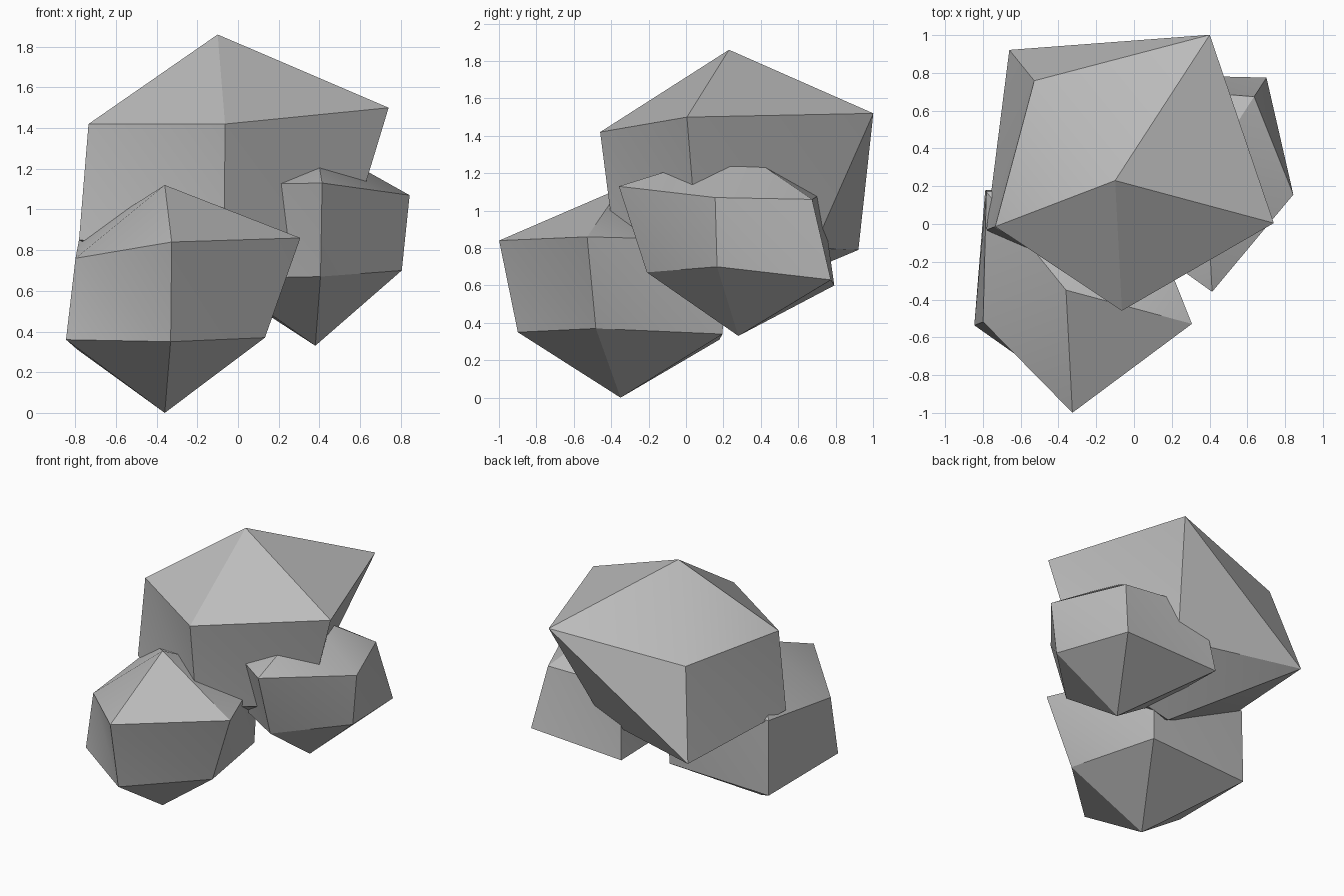
import bpy
import bmesh
from math import cos, sin, radians

default_cube = bpy.data.objects.get("Cube")
if default_cube:
    bpy.data.objects.remove(default_cube, do_unlink=True)

SIDES = 5
START_ANGLE = -15

# Single stone colour
stone = bpy.data.materials.new("grey_stone")
stone.use_nodes = True
stone.diffuse_color = (0.5, 0.5, 0.5, 1)
stone.node_tree.nodes["Principled BSDF"].inputs["Base Color"].default_value = (0.5, 0.5, 0.5, 1)


def make_rock(name, centre, top, bottom, upper, lower):
    """Two irregular five-sided rings, each given as (radius, height), capped by points."""
    bm = bmesh.new()
    cx, cy = centre

    def ring(points):
        verts = []
        for i, (radius, height) in enumerate(points):
            angle = radians(START_ANGLE + i * 360 / SIDES)
            verts.append(bm.verts.new((cx + radius * cos(angle), cy + radius * sin(angle), height)))
        return verts

    high, low = ring(upper), ring(lower)
    peak = bm.verts.new((cx, cy, top))
    base = bm.verts.new((cx, cy, bottom))
    for i in range(SIDES):
        j = (i + 1) % SIDES
        bm.faces.new((peak, high[i], high[j]))
        bm.faces.new((high[i], low[j], high[j]))
        bm.faces.new((high[i], low[i], low[j]))
        bm.faces.new((base, low[j], low[i]))
    bmesh.ops.recalc_face_normals(bm, faces=bm.faces[:])

    mesh = bpy.data.meshes.new(name)
    bm.to_mesh(mesh)
    bm.free()
    mesh.materials.append(stone)
    rock = bpy.data.objects.new(name, mesh)
    bpy.context.collection.objects.link(rock)

    # Soften only the shallow creases
    bpy.ops.object.select_all(action="DESELECT")
    rock.select_set(True)
    bpy.context.view_layer.objects.active = rock
    bpy.ops.object.shade_smooth_by_angle(angle=radians(30))
    return rock


# Large boulder resting on the other two
make_rock(
    "large_top_rock", centre=(-.1, .23), top=1.86, bottom=.5,
    upper=[(.87, 1.5), (.92, 1.52), (.68, 1.4), (.68, 1.42), (.69, 1.42)],
    lower=[(.65, .8), (.54, .8), (.89, .79), (.73, .85), (.61, .8)],
)

# Front rock that touches the ground
make_rock(
    "front_rock", centre=(-.36, -.35), top=1.12, bottom=0,
    upper=[(.69, .86), (.68, .84), (.67, .85), (.47, .76), (.65, .84)],
    lower=[(.51, .37), (.65, .34), (.68, .31), (.52, .36), (.55, .35)],
)

# Smaller rock wedged into the side
make_rock(
    "side_rock", centre=(.38, .28), top=1.33, bottom=.33,
    upper=[(.48, 1.07), (.47, 1.06), (.57, 1.09), (.6, 1.12), (.64, 1.13)],
    lower=[(.44, .7), (.59, .63), (.66, .6), (.5, .66), (.49, .67)],
)
